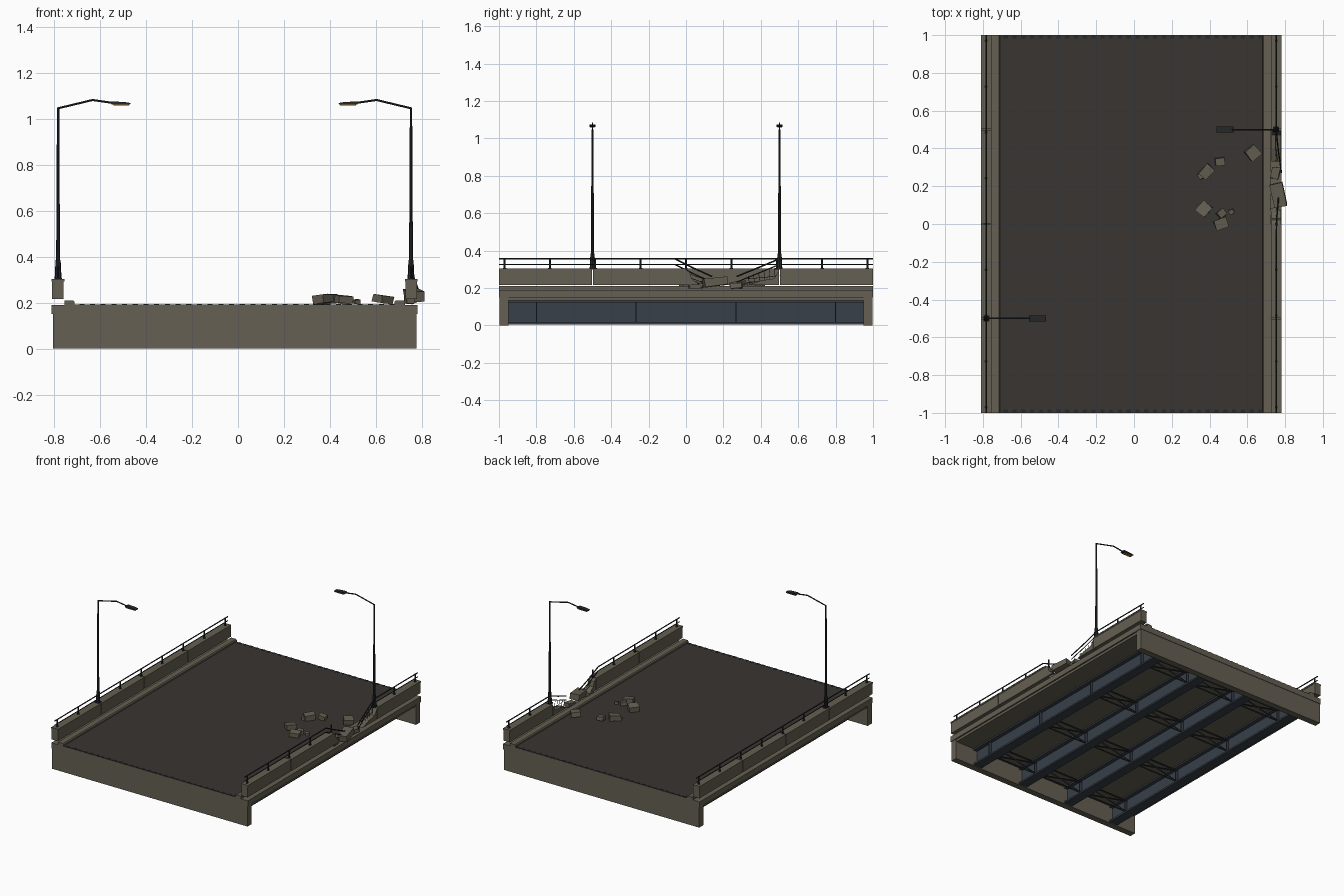
import bpy, bmesh, math, random
from mathutils import Vector, Matrix, Euler

if "Cube" in bpy.data.objects:
    bpy.data.objects.remove(bpy.data.objects["Cube"])

random.seed(4)
CX = -0.015  # deck centre line


def mat(name, col):
    m = bpy.data.materials.new(name)
    m.diffuse_color = (*col, 1)
    m.use_nodes = True
    m.node_tree.nodes["Principled BSDF"].inputs["Base Color"].default_value = m.diffuse_color
    return m


CONC = mat("concrete", (0.13, 0.115, 0.085))
ROAD = mat("asphalt", (0.04, 0.035, 0.031))
STEEL = mat("dark_steel", (0.018, 0.021, 0.023))
BLUE = mat("girder_paint", (0.04, 0.05, 0.065))
LENS = mat("lamp_lens", (0.4, 0.17, 0.03))


def finish(name, bm, m):
    bmesh.ops.recalc_face_normals(bm, faces=bm.faces)
    me = bpy.data.meshes.new(name)
    bm.to_mesh(me)
    bm.free()
    me.materials.append(m)
    ob = bpy.data.objects.new(name, me)
    bpy.context.collection.objects.link(ob)
    return ob


def box(bm, x0, x1, y0, y1, z0, z1):
    M = Matrix.Translation(((x0 + x1) / 2, (y0 + y1) / 2, (z0 + z1) / 2))
    bmesh.ops.create_cube(bm, size=1, matrix=M @ Matrix.Diagonal((x1 - x0, y1 - y0, z1 - z0, 1)))


def rod(bm, a, b, r, r2=None, n=6):
    a, b = Vector(a), Vector(b)
    d = b - a
    M = Matrix.Translation((a + b) / 2) @ d.to_track_quat('Z', 'Y').to_matrix().to_4x4()
    bmesh.ops.create_cone(bm, cap_ends=True, segments=n, radius1=r, radius2=r if r2 is None else r2,
                          depth=d.length, matrix=M)


def path(bm, pts, r, n=6):
    for a, b in zip(pts, pts[1:]):
        rod(bm, a, b, r, n=n)


def prism(bm, ring0, ring1):
    """Join two matching outlines into a closed solid."""
    a, b = [[bm.verts.new(p) for p in ring] for ring in (ring0, ring1)]
    n = len(a)
    for i in range(n):
        j = (i + 1) % n
        bm.faces.new((a[i], a[j], b[j], b[i]))
    bm.faces.new(a)
    bm.faces.new(b[::-1])


def prism_y(bm, prof, y0, y1):
    prism(bm, [(x, y0, z) for x, z in prof], [(x, y1, z) for x, z in prof])


def prism_x(bm, prof, x0, x1):
    prism(bm, [(x0, y, z) for y, z in prof], [(x1, y, z) for y, z in prof])


# deck slab with a stepped edge, and the end walls
bm = bmesh.new()
box(bm, -0.81, 0.78, -1, 1, 0.15, 0.19)
box(bm, -0.80, 0.77, -0.99, 0.99, 0.132, 0.15)
finish("deck_slab", bm, CONC)
bm = bmesh.new()
for s in (-1, 1):
    box(bm, -0.805, 0.775, *sorted((s * 0.997, s * 0.95)), 0, 0.15)
finish("end_walls", bm, CONC)

# road surface, curbs, joint teeth
bm = bmesh.new()
box(bm, -0.715, 0.685, -0.998, 0.998, 0.185, 0.193)
finish("road_surface", bm, ROAD)
bm = bmesh.new()
for s in (-1, 1):
    e, i = CX + s * 0.74, CX + s * 0.695
    prism_y(bm, [(e, 0.188), (e, 0.21), (i + s * 0.006, 0.21), (i, 0.203), (i, 0.188)], -1, 1)
finish("curbs", bm, CONC)
bm = bmesh.new()
for s in (-1, 1):
    for k in range(30):
        x = -0.69 + k * 0.0465
        box(bm, x, x + 0.022, s * 0.99 - 0.009, s * 0.99 + 0.009, 0.19, 0.194)
finish("expansion_joint_teeth", bm, STEEL)


# barriers in four segments each side, the right one broken between y = 0 and 0.5
def barrier(bm, s, y0, y1):
    o, i = CX + s * 0.793, CX + s * 0.743
    prism_y(bm, [(o, 0.215), (o, 0.293), (i, 0.293), (i, 0.23), (i, 0.215)], y0, y1)
    box(bm, min(o, i) - 0.003, max(o, i) + 0.003, y0, y1, 0.293, 0.303)


for s, name in ((-1, "left_barrier"), (1, "right_barrier")):
    bm = bmesh.new()
    for k in range(4):
        y0 = -1 + k * 0.5
        if s > 0 and k == 2:
            continue
        barrier(bm, s, y0 + (0.003 if k else 0), y0 + 0.5 - (0.003 if k < 3 else 0))
    finish(name, bm, CONC)

# ragged stubs at the break
bm = bmesh.new()
prism_x(bm, [(-0.004, 0.215), (-0.004, 0.30), (0.02, 0.285), (0.03, 0.25), (0.075, 0.215)], 0.729, 0.777)
prism_x(bm, [(0.496, 0.215), (0.496, 0.29), (0.47, 0.25), (0.40, 0.24), (0.33, 0.215)], 0.729, 0.777)
finish("broken_barrier_stubs", bm, CONC)

# exposed reinforcement bars
bm = bmesh.new()
for k in range(6):
    y = 0.34 + k * 0.028
    rod(bm, (0.752, y, 0.22), (0.756 + random.uniform(-.01, .01), y - 0.008, 0.265 + k * 0.009), 0.0015, n=4)
path(bm, [(0.75, 0.5, 0.265), (0.75, 0.40, 0.255), (0.76, 0.33, 0.25)], 0.0015, 4)
for z in (0.235, 0.265, 0.285):
    rod(bm, (0.75, -0.01, z), (0.758, 0.09, z - 0.035), 0.0015, n=4)
finish("reinforcement_bars", bm, STEEL)

# hand rails: posts and two rails, bent down at the break
for s, name in ((-1, "left_handrail"), (1, "right_handrail")):
    bm = bmesh.new()
    x = CX + s * 0.768
    for k in range(9):
        y = -0.97 + k * 0.2425
        if s > 0 and k == 5:
            continue
        rod(bm, (x, y, 0.30), (x, y, 0.358), 0.005)
        rod(bm, (x, y, 0.30), (x, y, 0.308), 0.009)
    for z, r in ((0.356, 0.0042), (0.326, 0.0032)):
        if s < 0:
            rod(bm, (x, -1, z), (x, 1, z), r)
        else:
            path(bm, [(x, -1, z), (x, -0.06, z), (x + 0.003, 0.03, z - 0.045), (x + 0.012, 0.14, z - 0.095)], r)
            path(bm, [(x, 1, z), (x, 0.5, z), (x + 0.012, 0.38, z - 0.05), (x + 0.028, 0.27, z - 0.095)], r)
    finish(name, bm, STEEL)

# street lamps
for s, y, name in ((-1, -0.5, "left"), (1, 0.5, "right")):
    x = CX + s * 0.767
    X = lambda d: x - s * d
    bm = bmesh.new()
    box(bm, x - 0.016, x + 0.016, y - 0.016, y + 0.016, 0.30, 0.308)
    rod(bm, (x, y, 0.305), (x, y, 0.385), 0.015, 0.011, 8)
    rod(bm, (x, y, 0.38), (x, y, 1.048), 0.0085, 0.005, 8)
    path(bm, [(x, y, 1.045), (X(0.15), y, 1.081), (X(0.24), y, 1.068)], 0.0045)
    finish(name + "_lamp_post", bm, STEEL)
    bm = bmesh.new()
    pts = [(0.225, 0.069), (0.235, 0.075), (0.29, 0.072), (0.315, 0.068), (0.313, 0.062), (0.235, 0.061)]
    prism_y(bm, [(X(d), 1 + z) for d, z in pts], y - 0.015, y + 0.015)
    finish(name + "_lamp_head", bm, STEEL)
    bm = bmesh.new()
    box(bm, *sorted((X(0.24), X(0.308))), y - 0.012, y + 0.012, 1.058, 1.0625)
    finish(name + "_lamp_lens", bm, LENS)

# four I girders with web stiffeners
gx = [CX + k * 0.4 for k in (-1.5, -0.5, 0.5, 1.5)]
rows = (-0.8, -0.267, 0.267, 0.8)
bm = bmesh.new()
for x in gx:
    box(bm, x - 0.006, x + 0.006, -0.955, 0.955, 0.012, 0.13)
    box(bm, x - 0.035, x + 0.035, -0.955, 0.955, 0.006, 0.018)
    box(bm, x - 0.035, x + 0.035, -0.955, 0.955, 0.121, 0.134)
    for y in rows:
        box(bm, x - 0.026, x + 0.026, y - 0.003, y + 0.003, 0.016, 0.123)
finish("girders", bm, BLUE)

# cross bracing between girders
bm = bmesh.new()
for a, b in zip(gx, gx[1:]):
    for y in rows:
        for z0, z1 in ((0.028, 0.028), (0.112, 0.112), (0.028, 0.112), (0.112, 0.028)):
            rod(bm, (a + 0.006, y, z0), (b - 0.006, y, z1), 0.006, n=4)
finish("cross_bracing", bm, STEEL)

# rubble: x, y, z, size x/y/z, turn
rubble = [(0.63, 0.375, 0.216, 0.065, 0.065, 0.036, 0.7), (0.455, 0.33, 0.21, 0.05, 0.042, 0.03, 0.1),
          (0.385, 0.275, 0.216, 0.07, 0.055, 0.036, 0.8), (0.36, 0.255, 0.205, 0.035, 0.03, 0.02, 0.4),
          (0.37, 0.08, 0.216, 0.07, 0.065, 0.036, 0.85), (0.46, 0.0, 0.214, 0.068, 0.055, 0.032, 0.35),
          (0.465, 0.055, 0.21, 0.042, 0.04, 0.026, 0.7), (0.515, 0.065, 0.205, 0.026, 0.024, 0.02, 0.4),
          (0.765, 0.155, 0.232, 0.065, 0.125, 0.045, 0.2), (0.745, 0.05, 0.21, 0.035, 0.07, 0.03, 0.2),
          (0.75, 0.27, 0.212, 0.04, 0.06, 0.03, -0.2)]
bm = bmesh.new()
for x, y, z, a, b, c, t in rubble:
    R = Euler((random.uniform(-.12, .12), random.uniform(-.15, .15), t)).to_matrix().to_4x4()
    r = bmesh.ops.create_cube(bm, size=1, matrix=Matrix.Translation((x, y, z)) @ R @ Matrix.Diagonal((a, b, c, 1)))
    for v in r["verts"]:
        v.co += Vector([random.uniform(-0.003, 0.003) for _ in range(3)])
finish("rubble", bm, CONC)
